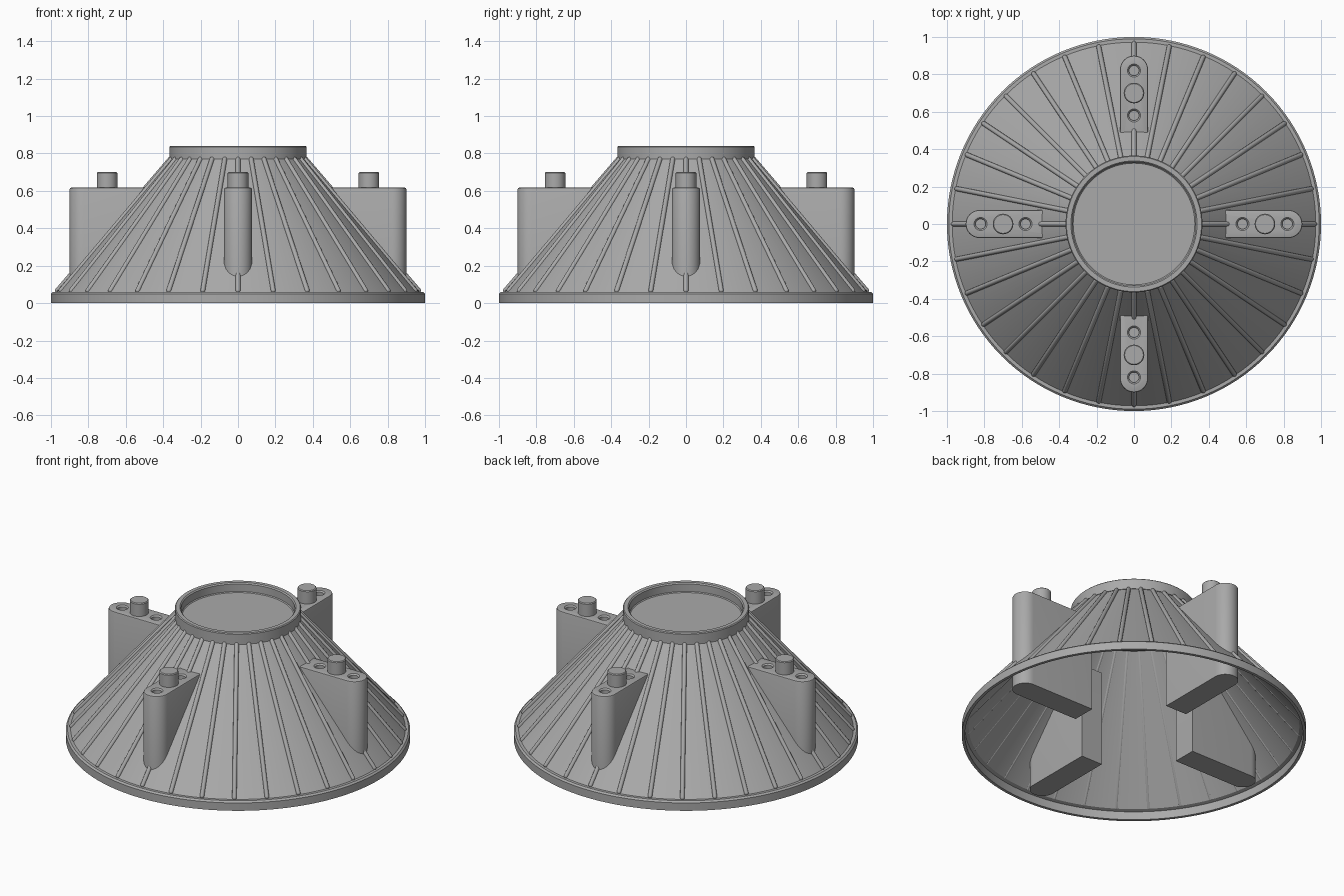
import bpy, bmesh, math
from mathutils import Matrix, Vector

cube = bpy.data.objects.get("Cube")
if cube:
    bpy.data.objects.remove(cube, do_unlink=True)

grey = bpy.data.materials.new("plain_grey")
grey.use_nodes = True
grey.diffuse_color = (0.4, 0.4, 0.4, 1)
grey.node_tree.nodes["Principled BSDF"].inputs["Base Color"].default_value = (0.4, 0.4, 0.4, 1)


def finish(name, bm):
    """Turn a bmesh into a smooth object with sharp edges kept."""
    bmesh.ops.recalc_face_normals(bm, faces=bm.faces)
    mesh = bpy.data.meshes.new(name)
    bm.to_mesh(mesh)
    bm.free()
    mesh.materials.append(grey)
    mesh.shade_smooth()
    mesh.set_sharp_from_angle(angle=math.radians(32))
    obj = bpy.data.objects.new(name, mesh)
    bpy.context.collection.objects.link(obj)
    return obj


def lathe(bm, profile, steps, matrix=Matrix()):
    """Spin an (r, z) profile round its own z axis, then place it."""
    verts = [bm.verts.new((r, 0, z)) for r, z in profile]
    edges = [bm.edges.new(pair) for pair in zip(verts, verts[1:])]
    before = set(bm.verts) - set(verts)
    bmesh.ops.spin(bm, geom=verts + edges, axis=(0, 0, 1), cent=(0, 0, 0),
                   angle=math.tau, steps=steps)
    made = [v for v in bm.verts if v not in before]
    bmesh.ops.remove_doubles(bm, verts=made, dist=0.0002)
    made = [v for v in bm.verts if v not in before]
    bmesh.ops.transform(bm, matrix=matrix, verts=made)


def turned(angle):
    return Matrix.Rotation(angle, 4, "Z")


# Thin conical shell with a rim below and a shallow cup on top
CONE_LOW, CONE_HIGH = Vector((0.972, 0, 0.06)), Vector((0.362, 0, 0.77))
bm = bmesh.new()
lathe(bm, [(0.982, 0), (1, 0), (1, 0.05), (0.99, 0.06), (0.972, 0.06),
           (0.362, 0.77), (0.366, 0.77), (0.366, 0.835), (0.361, 0.84),
           (0.337, 0.84), (0.33, 0.833), (0.33, 0.785), (0.325, 0.78), (0, 0.78),
           (0, 0.765), (0.352, 0.765), (0.96, 0.058), (0.982, 0.052), (0.982, 0)], 128)
finish("conical_shell", bm)

# Thirty-two round-ended ribs running down the cone
RIB_COUNT, RIB_R = 32, 0.013
slope = CONE_LOW - CONE_HIGH
cap = [(RIB_R * math.cos(a), RIB_R * math.sin(a))
       for a in (math.radians(d) for d in (0, 30, 60, 90))]
rib_profile = [(r, -z) for r, z in reversed(cap)] + [(r, z + slope.length - 0.01) for r, z in cap]
lean = Matrix.Translation(CONE_HIGH) @ slope.to_track_quat("Z", "Y").to_matrix().to_4x4()
bm = bmesh.new()
for i in range(RIB_COUNT):
    lathe(bm, rib_profile, 12, turned(math.tau * i / RIB_COUNT) @ lean)
finish("ribs", bm)

# Four upright brackets with a round outer end, two screw holes and a peg
HALF, INNER, ARC_X, TOP = 0.075, 0.38, 0.825, 0.617
outline = [(INNER, -HALF)]
for i in range(17):
    a = math.pi * (i / 16 - 0.5)
    outline.append((ARC_X + HALF * math.cos(a), HALF * math.sin(a)))
outline.append((INNER, HALF))

for i, side in enumerate(("left", "back", "right", "front")):
    turn = turned(math.pi / 2 * i)

    cut = bmesh.new()
    for r in (0.58, 0.82):
        lathe(cut, [(0, -0.035), (0.027, -0.035), (0.027, -0.008), (0.035, 0),
                    (0.035, 0.02), (0, 0.02)], 24, turn @ Matrix.Translation((r, 0, TOP)))
    cutter = finish("hole_cutter", cut)
    cutter.hide_render = True

    bm = bmesh.new()
    face = bm.faces.new([bm.verts.new((x, y, 0)) for x, y in outline])
    up = bmesh.ops.extrude_face_region(bm, geom=[face])["geom"]
    bmesh.ops.translate(bm, vec=(0, 0, TOP), verts=[v for v in up if isinstance(v, bmesh.types.BMVert)])
    if not face.is_valid or len(bm.faces) < len(outline) + 2:
        bm.faces.new([v for v in bm.verts if v.co.z < 0.001])
    rim = [e for e in bm.edges if min(v.co.z for v in e.verts) > TOP - 0.001]
    bmesh.ops.bevel(bm, geom=rim, offset=0.008, segments=2, profile=0.5, affect="EDGES")
    bmesh.ops.transform(bm, matrix=turn, verts=bm.verts)
    bracket = finish(side + "_bracket", bm)

    # Cut the holes and bake the result
    mod = bracket.modifiers.new("holes", "BOOLEAN")
    mod.operation, mod.solver, mod.object = "DIFFERENCE", "EXACT", cutter
    baked = bpy.data.meshes.new_from_object(
        bracket.evaluated_get(bpy.context.evaluated_depsgraph_get()))
    bracket.modifiers.clear()
    bracket.data = baked
    baked.set_sharp_from_angle(angle=math.radians(32))
    bpy.data.objects.remove(cutter, do_unlink=True)

    bm = bmesh.new()
    lathe(bm, [(0, 0.55), (0.055, 0.55), (0.055, 0.695), (0.05, 0.7), (0, 0.7)],
          32, turn @ Matrix.Translation((0.7, 0, 0)))
    finish(side + "_peg", bm)
